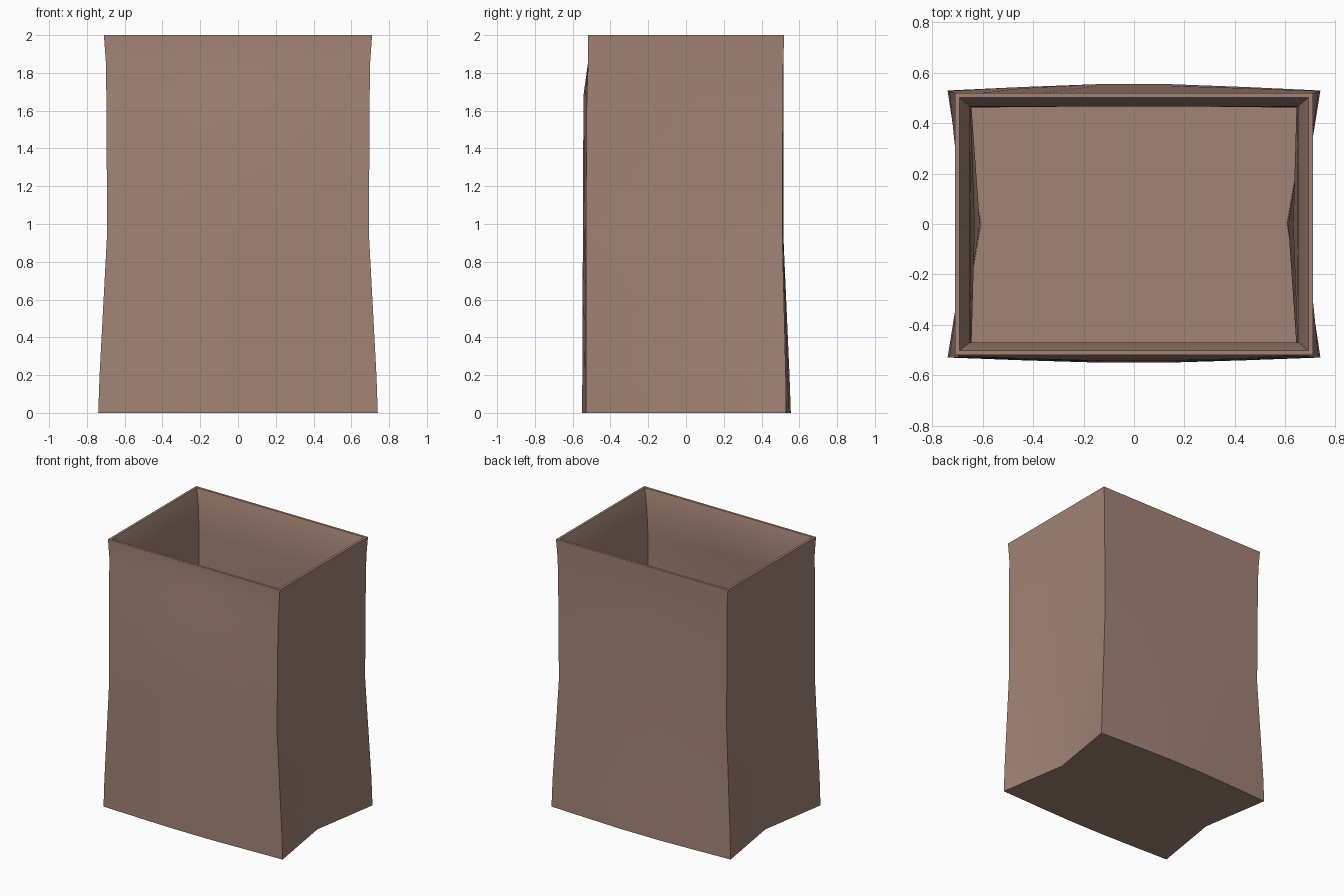
import bpy, bmesh, math

if "Cube" in bpy.data.objects:
    bpy.data.objects.remove(bpy.data.objects["Cube"])

kraft = bpy.data.materials.new("brown_paper")
kraft.diffuse_color = (0.36, 0.23, 0.18, 1)
kraft.use_nodes = True
kraft.node_tree.nodes["Principled BSDF"].inputs["Base Color"].default_value = kraft.diffuse_color

# height, corner x, side-fold x, front corner y, front middle y, back corner y, back middle y
LEVELS = [
    (0.00, 0.74, 0.655, 0.53, 0.550, 0.53, 0.555),
    (0.20, 0.733, 0.66, 0.53, 0.549, 0.528, 0.548),
    (0.95, 0.693, 0.68, 0.53, 0.546, 0.51, 0.515),
    (1.68, 0.697, 0.695, 0.525, 0.543, 0.513, 0.515),
    (1.86, 0.70, 0.70, 0.518, 0.518, 0.515, 0.515),
    (2.00, 0.71, 0.71, 0.52, 0.52, 0.52, 0.52),
]
# position across a panel and share of its bulge
PANEL = [(-1, 0), (-0.6, 0.55), (-0.2, 1), (0.2, 1), (0.6, 0.55), (1, 0)]


def ring(bm, level, inset, z=None):
    h, cx, sx, fy, fm, by, bmid = level
    h = h if z is None else z
    pts = [(t * (cx - inset), -(fy + (fm - fy) * w - inset)) for t, w in PANEL]
    pts.append((sx - inset, 0))
    pts += [(-t * (cx - inset), by + (bmid - by) * w - inset) for t, w in PANEL]
    pts.append((-sx + inset, 0))
    return [bm.verts.new((x, y, h)) for x, y in pts]


bm = bmesh.new()
# outer wall upward, over the thin rim, then inner wall down to the floor
rings = [ring(bm, l, 0) for l in LEVELS]
rings.append(ring(bm, LEVELS[-1], 0.018))
for l in reversed(LEVELS[:-1]):
    rings.append(ring(bm, l, 0.048, max(l[0], 0.05)))
for a, b in zip(rings, rings[1:]):
    n = len(a)
    for i in range(n):
        j = (i + 1) % n
        bm.faces.new((a[i], a[j], b[j], b[i]))
bm.faces.new(rings[0][::-1])
bm.faces.new(rings[-1])
bmesh.ops.recalc_face_normals(bm, faces=bm.faces[:])

# smooth paper panels with sharp corner folds and edges
for f in bm.faces:
    f.smooth = True
for e in bm.edges:
    if len(e.link_faces) == 2 and e.calc_face_angle() > math.radians(30):
        e.smooth = False
me = bpy.data.meshes.new("paper_bag")
bm.to_mesh(me)
bm.free()
me.materials.append(kraft)
bag = bpy.data.objects.new("paper_bag", me)
bpy.context.collection.objects.link(bag)
